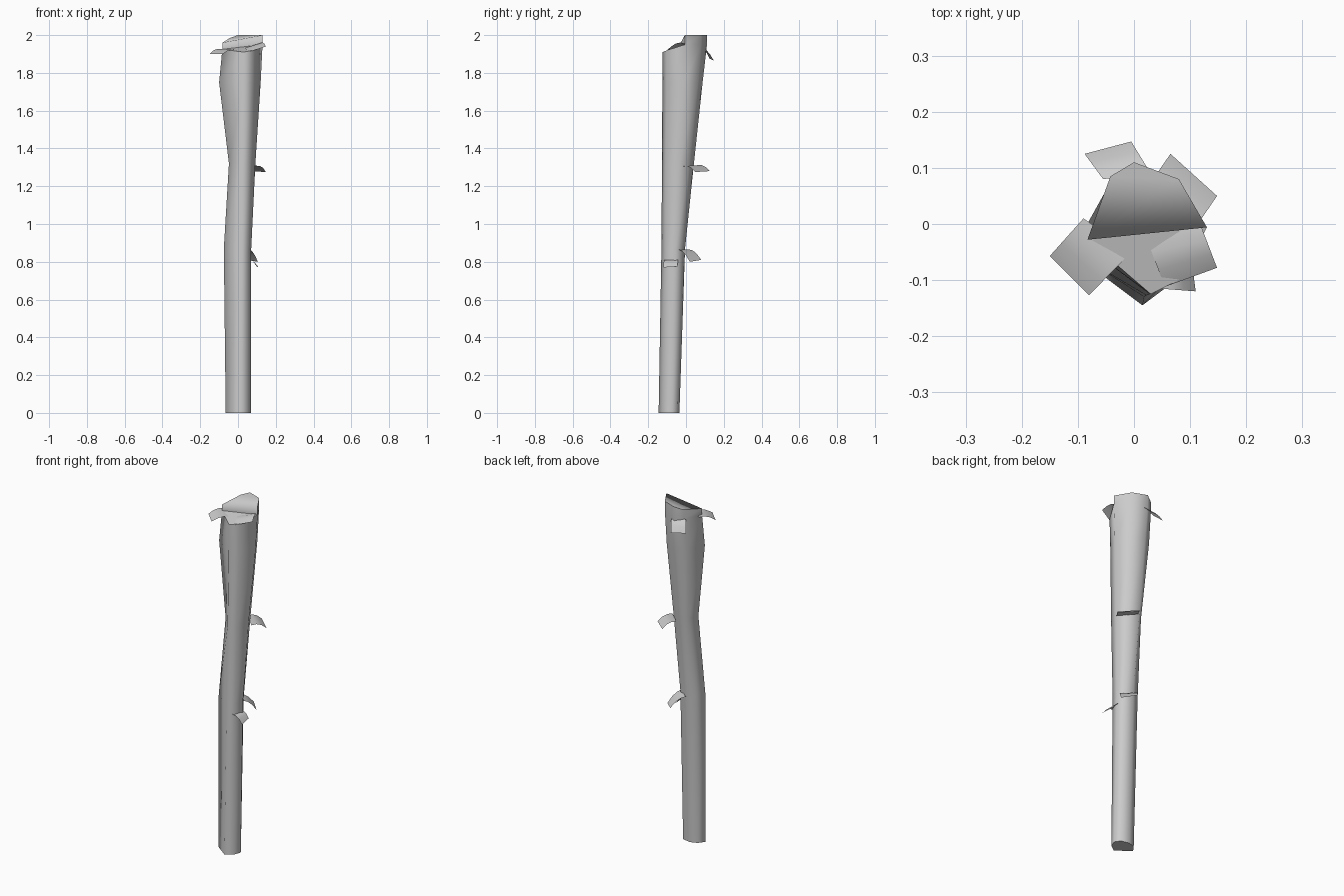
import bpy, bmesh
from mathutils import Vector

if "Cube" in bpy.data.objects:
    bpy.data.objects.remove(bpy.data.objects["Cube"], do_unlink=True)

grey = bpy.data.materials.new("bark_grey")
grey.use_nodes = True
shade = (0.6, 0.6, 0.6, 1)
grey.diffuse_color = shade
grey.node_tree.nodes["Principled BSDF"].inputs["Base Color"].default_value = shade


def finish(bm, name):
    for face in bm.faces:
        face.smooth = True
    mesh = bpy.data.meshes.new(name)
    bm.to_mesh(mesh)
    bm.free()
    mesh.materials.append(grey)
    obj = bpy.data.objects.new(name, mesh)
    bpy.context.collection.objects.link(obj)
    return obj


def bridge(bm, low, high, closed=True):
    n = len(low)
    for i in range(n if closed else n - 1):
        j = (i + 1) % n
        bm.faces.new((low[i], low[j], high[j], high[i]))


# Trunk cross-sections, counter-clockwise from the right side, round the back
base = [(.07, -.075), (.05, -.045), (0, -.035), (-.04, -.05), (-.065, -.085), (.015, -.145), (.055, -.115)]
knee = [(.07, -.055), (.05, -.02), (0, -.005), (-.045, -.025), (-.075, -.07), (.018, -.13), (.055, -.105)]
waist = [(.092, -.035), (.065, .02), (0, .042), (-.03, .02), (-.048, -.045), (.022, -.127), (.065, -.105)]
bulge = [(.12, -.01), (.078, .065), (0, .088), (-.05, .06), (-.1, -.03), (.028, -.125), (.075, -.1)]
crown = [(.13, -.006), (.08, .08), (0, .11), (-.042, .085), (-.083, -.028), (.03, -.125), (.08, -.1)]
ledge_z = [1.95, 1.95, 1.94, 1.93, 1.925, 1.91, 1.92]
rim_z = [2, 2, 2, 1.985, 1.96]

bm = bmesh.new()
rings = []
for pts, z in ((base, 0), (knee, .87), (waist, 1.32), (bulge, 1.75), (crown, None)):
    heights = ledge_z if z is None else [z] * len(pts)
    rings.append([bm.verts.new((x, y, h)) for (x, y), h in zip(pts, heights)])
for low, high in zip(rings, rings[1:]):
    bridge(bm, low, high)
bottom = bm.faces.new(list(reversed(rings[0])))

# Broken top: low ledge in front, raised splinter behind
ledge = rings[-1]
rim = [bm.verts.new((x, y, z)) for (x, y), z in zip(crown, rim_z)]
bridge(bm, ledge[:5], rim, closed=False)
ledge_face = bm.faces.new((ledge[4], ledge[5], ledge[6], ledge[0]))
bm.faces.new((ledge[4], ledge[0], rim[0], rim[4]))
lid = bm.faces.new(rim)
for edge in list(bottom.edges) + list(ledge_face.edges):
    edge.smooth = False
for edge in lid.edges:
    edge.smooth = {rim[0], rim[4]} == set(edge.verts)
for i in (0, 4):
    bm.edges.get((ledge[i], rim[i])).smooth = False
finish(bm, "trunk")


# Thin curved flakes of bark: two inner corners, two outer corners, arch height
def flake(name, corners, arch):
    a, b, c, d = (Vector(p) for p in corners)
    bm = bmesh.new()
    rows = []
    for t in (0, .33, .67, 1):
        left, right = a.lerp(d, t), b.lerp(c, t)
        lift = Vector((0, 0, arch * 4 * t * (1 - t)))
        rows.append([bm.verts.new(left.lerp(right, s) + lift) for s in (0, .5, 1)])
    for low, high in zip(rows, rows[1:]):
        bridge(bm, low, high, closed=False)
    bmesh.ops.recalc_face_normals(bm, faces=bm.faces)
    if sum(f.normal.z for f in bm.faces) < 0:
        bmesh.ops.reverse_faces(bm, faces=bm.faces)
    finish(bm, name)


flake("top_front_flake", [(-.09, .01, 1.925), (-.005, -.05, 1.92), (-.08, -.127, 1.90), (-.15, -.057, 1.90)], .012)
flake("top_side_flake", [(.02, -.02, 1.925), (.12, -.005, 1.955), (.148, -.078, 1.94), (.055, -.112, 1.91)], .012)
flake("top_back_flake", [(.03, .09, 1.93), (-.055, .08, 1.93), (-.088, .125, 1.875), (-.005, .147, 1.865)], .012)
flake("upper_flake", [(.1, -.02, 1.305), (.02, .06, 1.31), (.065, .125, 1.28), (.148, .05, 1.275)], .014)
flake("middle_flake", [(.06, -.04, .865), (-.01, .015, .865), (.045, .08, .81), (.105, .02, .80)], .014)
flake("lower_flake", [(.045, -.04, .81), (.045, -.115, .81), (.11, -.12, .77), (.1, -.045, .775)], .014)
